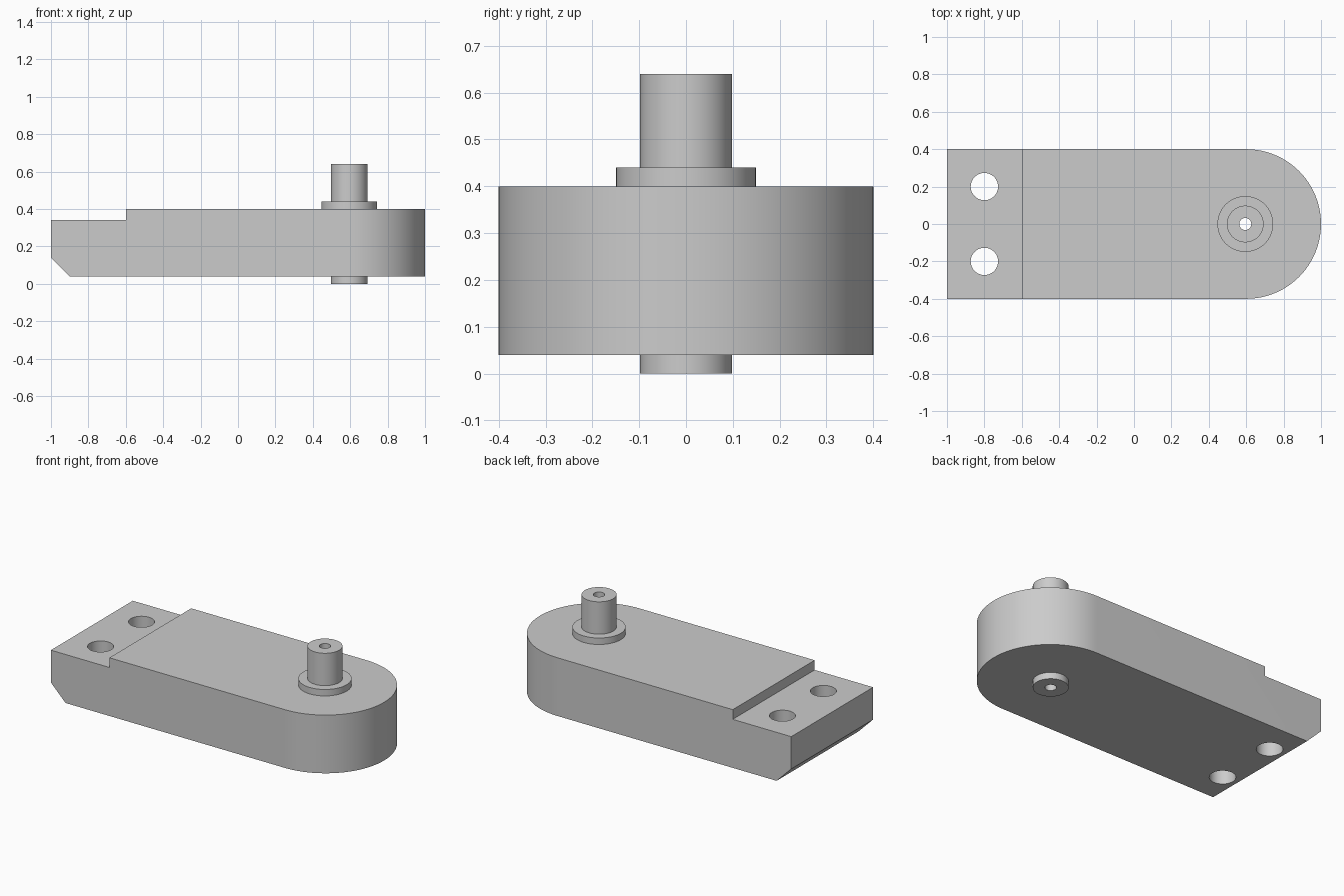
import bpy, bmesh, math
from mathutils import Vector

cube = bpy.data.objects.get("Cube")
if cube:
    bpy.data.objects.remove(cube, do_unlink=True)

grey = bpy.data.materials.new("plain grey")
grey.use_nodes = True
grey.diffuse_color = (0.6, 0.6, 0.6, 1)
grey.node_tree.nodes["Principled BSDF"].inputs["Base Color"].default_value = (0.6, 0.6, 0.6, 1)

PIN_X = 0.595


def to_object(name, bm):
    bmesh.ops.recalc_face_normals(bm, faces=bm.faces)
    mesh = bpy.data.meshes.new(name)
    bm.to_mesh(mesh)
    bm.free()
    mesh.materials.append(grey)
    obj = bpy.data.objects.new(name, mesh)
    bpy.context.collection.objects.link(obj)
    return obj


def prism(name, outline, sweep):
    """Extrude a closed outline of 3D points along a vector."""
    bm = bmesh.new()
    face = bm.faces.new([bm.verts.new(p) for p in outline])
    new = bmesh.ops.extrude_face_region(bm, geom=[face], use_keep_orig=True)["geom"]
    moved = [g for g in new if isinstance(g, bmesh.types.BMVert)]
    bmesh.ops.translate(bm, verts=moved, vec=Vector(sweep))
    return to_object(name, bm)


def circle(x, y, r, z, n=64):
    return [(x + r * math.cos(math.tau * i / n), y + r * math.sin(math.tau * i / n), z)
            for i in range(n)]


def lathe(name, profile, x, n=64):
    """Revolve a closed (radius, height) profile about a vertical axis."""
    bm = bmesh.new()
    rings = [[bm.verts.new(p) for p in circle(x, 0, r, z, n)] for r, z in profile]
    for a, b in zip(rings, rings[1:] + rings[:1]):
        for i in range(n):
            j = (i + 1) % n
            bm.faces.new((a[i], a[j], b[j], b[i]))
    return to_object(name, bm)


def boolean(obj, cutter, operation):
    mod = obj.modifiers.new("cut", 'BOOLEAN')
    mod.operation = operation
    mod.solver = 'EXACT'
    mod.object = cutter
    bpy.context.view_layer.objects.active = obj
    bpy.ops.object.modifier_apply(modifier=mod.name)
    bpy.data.objects.remove(cutter, do_unlink=True)


# Arm: stepped and chamfered side profile trimmed to a round-ended plan
side = [(-1, 0.14), (-0.9, 0.04), (1.1, 0.04), (1.1, 0.4),
        (-0.6, 0.4), (-0.6, 0.34), (-1, 0.34)]
arm = prism("arm", [(x, -0.5, z) for x, z in side], (0, 1, 0))
arc = [math.pi * (i / 48 - 0.5) for i in range(49)]
plan = [(-1.1, 0.4), (-1.1, -0.4)] + [(0.6 + 0.4 * math.cos(a), 0.4 * math.sin(a)) for a in arc]
boolean(arm, prism("plan_trim", [(x, y, -0.1) for x, y in plan], (0, 0, 0.7)), 'INTERSECT')

# Two bolt holes and the pin bore
for x, y, r in ((-0.8, 0.2, 0.073), (-0.8, -0.2, 0.073), (PIN_X, 0, 0.08)):
    boolean(arm, prism("hole_cutter", circle(x, y, r, -0.1), (0, 0, 0.7)), 'DIFFERENCE')

# Hollow pin with its collar
pin = lathe("pin", [(0.032, 0), (0.098, 0), (0.098, 0.4), (0.149, 0.4),
                    (0.149, 0.44), (0.098, 0.44), (0.098, 0.64), (0.032, 0.64)], PIN_X)

# Smooth the round walls, keep the edges sharp
bpy.ops.object.select_all(action='DESELECT')
for obj in (arm, pin):
    obj.select_set(True)
bpy.context.view_layer.objects.active = arm
bpy.ops.object.shade_smooth_by_angle(angle=math.radians(30))
